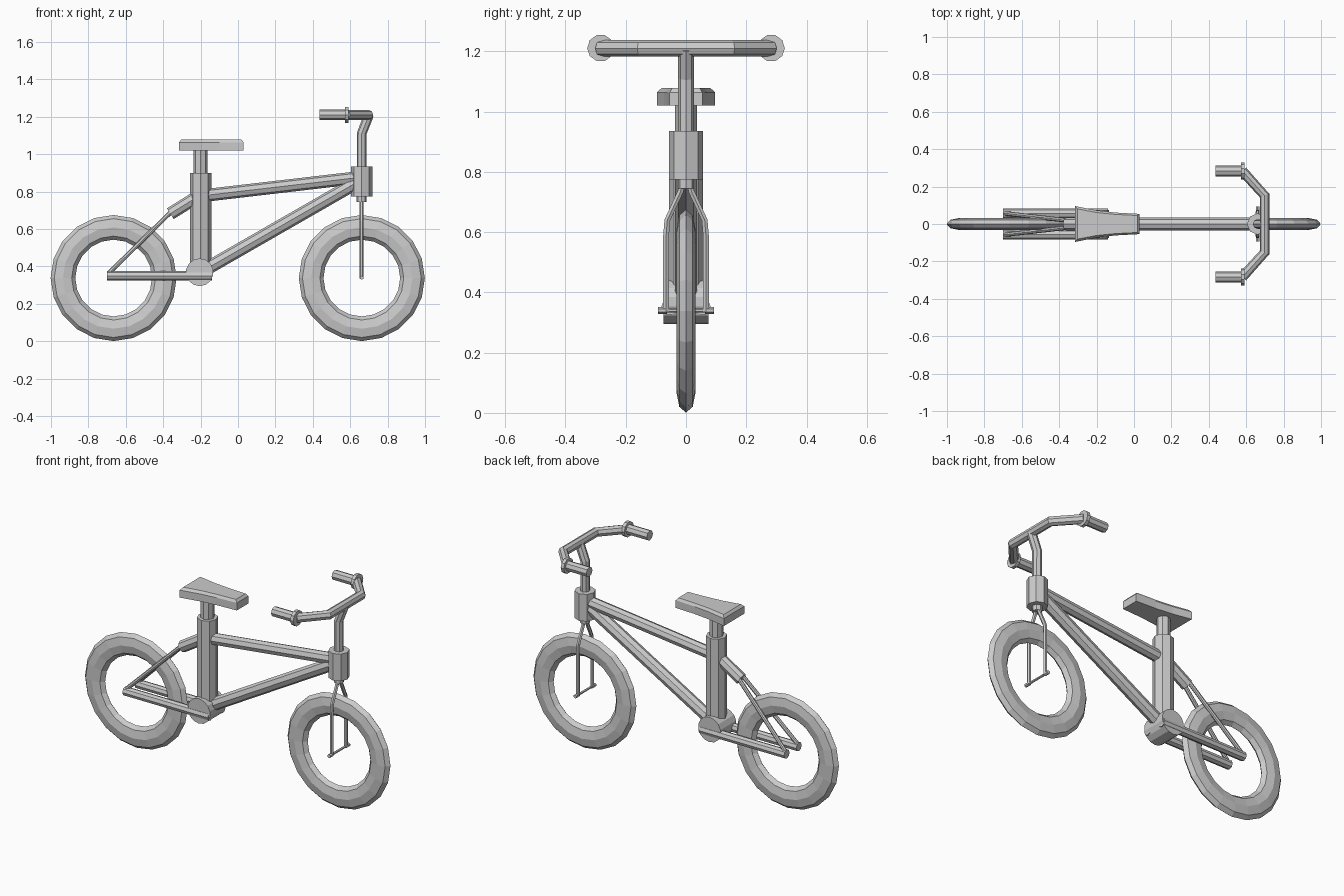
import bpy, bmesh
from math import radians

if "Cube" in bpy.data.objects:
    bpy.data.objects.remove(bpy.data.objects["Cube"])


def tube(name, points, radius, bevel_res=2):
    """Flat-shaded tube along a polyline; sides = 4 + 2 * bevel_res."""
    cu = bpy.data.curves.new(name, 'CURVE')
    cu.dimensions = '3D'
    cu.bevel_depth = radius
    cu.bevel_resolution = bevel_res
    cu.use_fill_caps = True
    sp = cu.splines.new('POLY')
    sp.points.add(len(points) - 1)
    for p, co in zip(sp.points, points):
        p.co = (*co, 1)
    sp.use_smooth = False
    ob = bpy.data.objects.new(name, cu)
    bpy.context.collection.objects.link(ob)
    bpy.ops.object.select_all(action='DESELECT')
    ob.select_set(True)
    bpy.context.view_layer.objects.active = ob
    bpy.ops.object.convert(target='MESH')
    return bpy.context.object


def cylinder(name, loc, radius, depth, sides=8, rot=(0, 0, 0), turn=0):
    bpy.ops.mesh.primitive_cylinder_add(vertices=sides, radius=radius, depth=depth,
                                        location=loc, rotation=rot)
    ob = bpy.context.object
    ob.name = name
    return ob


ALONG_Y = (radians(90), 0, 0)
ALONG_X = (0, radians(90), 0)

# Tyres: flattened low-poly rings
for name, x in (("rear_wheel", -0.665), ("front_wheel", 0.662)):
    bpy.ops.mesh.primitive_torus_add(major_segments=20, minor_segments=8,
                                     major_radius=0.271, minor_radius=0.066,
                                     location=(x, 0, 0.338), rotation=ALONG_Y)
    wheel = bpy.context.object
    wheel.name = name
    wheel.scale.z = 0.48

# Main frame
cylinder("seat_tube", (-0.2, 0, 0.645), 0.057, 0.51)
cylinder("seat_post", (-0.2, 0, 0.955), 0.037, 0.15)
cylinder("bottom_bracket", (-0.205, 0, 0.369), 0.074, 0.148, 14, ALONG_Y)
cylinder("head_tube", (0.661, 0, 0.855), 0.057, 0.16)
tube("top_tube", [(-0.2, 0, 0.777), (0.65, 0, 0.876)], 0.034)
tube("down_tube", [(-0.2, 0, 0.37), (0.65, 0, 0.858)], 0.036)
tube("seat_stay_bridge", [(-0.2, 0, 0.783), (-0.362, 0, 0.682)], 0.034)

# Rear stays
for s, side in ((-1, "right"), (1, "left")):
    tube("chain_stay_" + side, [(-0.7, 0.057 * s, 0.35), (-0.14, 0.057 * s, 0.35)], 0.026)
    tube("seat_stay_" + side, [(-0.33, 0.015 * s, 0.71), (-0.365, 0.02 * s, 0.685),
                               (-0.69, 0.057 * s, 0.365)], 0.012)

# Fork, with a thin axle and end nuts
cylinder("fork_crown", (0.661, 0, 0.765), 0.027, 0.04)
for s, side in ((-1, "right"), (1, "left")):
    tube("fork_leg_" + side, [(0.661, 0.012 * s, 0.765), (0.661, 0.018 * s, 0.735),
                              (0.661, 0.062 * s, 0.64), (0.661, 0.066 * s, 0.59),
                              (0.661, 0.066 * s, 0.335)], 0.011, 1)
    cylinder("axle_nut_" + side, (0.661, 0.078 * s, 0.34), 0.011, 0.03, 6, ALONG_Y)
cylinder("front_axle", (0.661, 0, 0.34), 0.007, 0.14, 6, ALONG_Y)

# Stem and handlebar
tube("stem", [(0.661, 0, 0.9), (0.661, 0, 1.11), (0.70, 0, 1.21)], 0.026)
tube("handlebar", [(0.58, -0.283, 1.21), (0.698, -0.152, 1.21),
                   (0.698, 0.152, 1.21), (0.58, 0.283, 1.21)], 0.027)
for s, side in ((-1, "right"), (1, "left")):
    cylinder("grip_" + side, (0.51, 0.283 * s, 1.211), 0.029, 0.15, 8, ALONG_X)
    cylinder("grip_flange_" + side, (0.581, 0.283 * s, 1.211), 0.045, 0.02, 10, ALONG_X)

# Saddle: tapered outline, side walls, then a slightly inset top
half = [(-0.315, 0.096), (-0.2, 0.073), (-0.1, 0.061), (0.03, 0.054)]
outline = [(x, -y) for x, y in half] + [(x, y) for x, y in reversed(half)]
bm = bmesh.new()
rings = []
for z, k, inset in ((1.02, 1, 0), (1.064, 1, 0), (1.079, 0.84, 0.012)):
    rings.append([bm.verts.new((x + (inset if x < -0.3 else -inset if x > 0 else 0), y * k, z))
                  for x, y in outline])
n = len(outline)
for a, b in zip(rings, rings[1:]):
    for i in range(n):
        bm.faces.new((a[i], a[(i + 1) % n], b[(i + 1) % n], b[i]))
bm.faces.new(rings[-1])
bm.faces.new(rings[0][::-1])
me = bpy.data.meshes.new("seat")
bm.to_mesh(me)
bm.free()
bpy.context.collection.objects.link(bpy.data.objects.new("seat", me))
